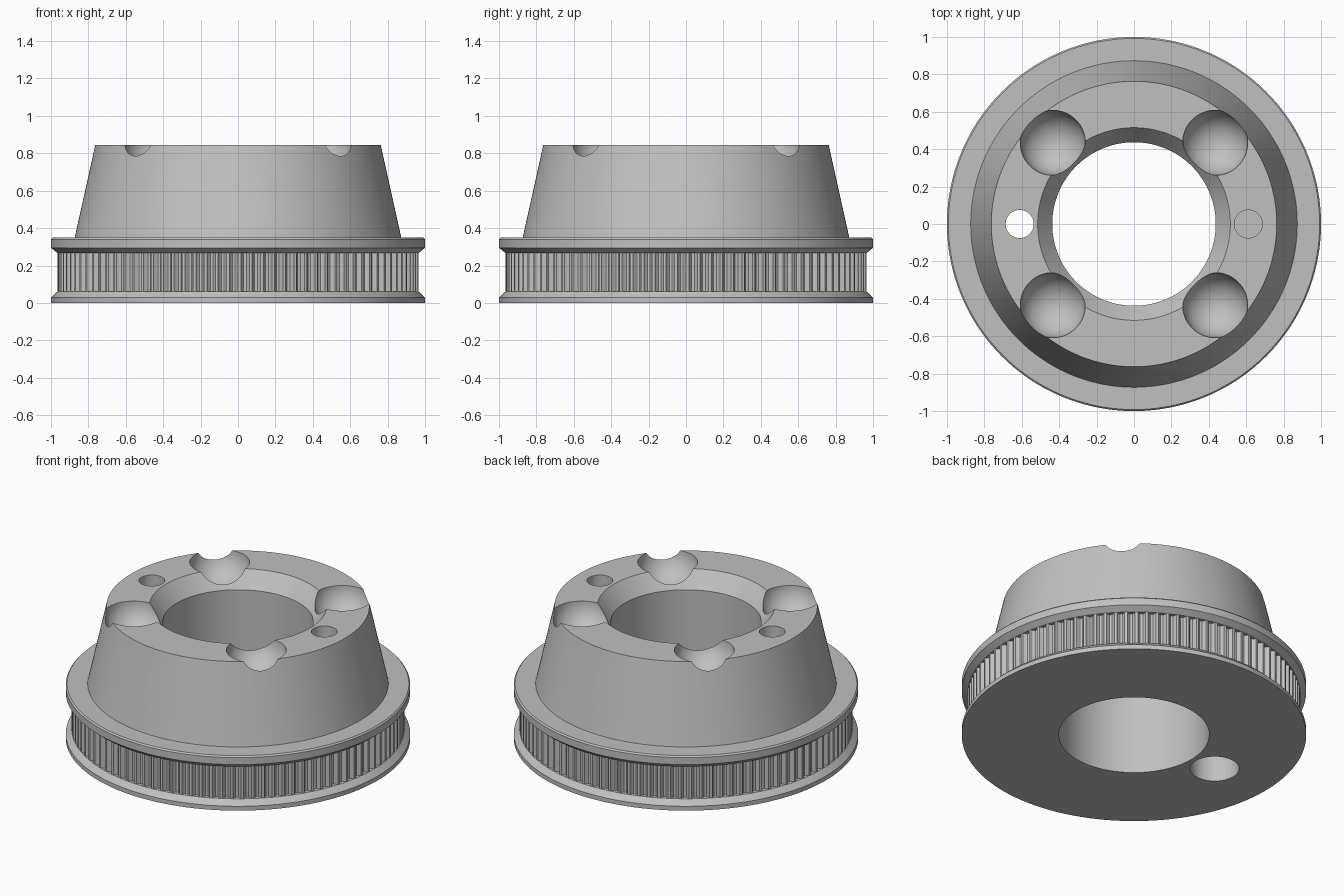
import bpy, bmesh
from math import cos, sin, pi

if "Cube" in bpy.data.objects:
    bpy.data.objects.remove(bpy.data.objects["Cube"], do_unlink=True)

TOP = 0.845
TEETH = 100
GROOVE = (0, 0, 0, 0.7, 1, 1, 1, 0.7)   # relative depth across one tooth pitch
DEPTH = 0.023

grey = bpy.data.materials.new("machined grey")
grey.use_nodes = True
grey.diffuse_color = (0.53, 0.53, 0.53, 1)
grey.node_tree.nodes["Principled BSDF"].inputs["Base Color"].default_value = grey.diffuse_color


def lathe(name, profile, steps, closed):
    """Revolve (radius, z, is_toothed) points about z."""
    bm = bmesh.new()
    rings = []
    for r, z, toothed in profile:
        ring = []
        for i in range(steps):
            a = 2 * pi * i / steps
            rr = r - (DEPTH * GROOVE[i % len(GROOVE)] if toothed else 0)
            ring.append(bm.verts.new((rr * cos(a), rr * sin(a), z)))
        rings.append(ring)
    pairs = list(zip(rings, rings[1:]))
    if closed:
        pairs.append((rings[-1], rings[0]))
    else:
        bm.faces.new(rings[0])
        bm.faces.new(rings[-1])
    for lo, hi in pairs:
        for i in range(steps):
            j = (i + 1) % steps
            bm.faces.new((lo[i], lo[j], hi[j], hi[i]))
    bmesh.ops.remove_doubles(bm, verts=bm.verts, dist=1e-5)
    bmesh.ops.recalc_face_normals(bm, faces=bm.faces)
    mesh = bpy.data.meshes.new(name)
    bm.to_mesh(mesh)
    bm.free()
    mesh.materials.append(grey)
    obj = bpy.data.objects.new(name, mesh)
    bpy.context.collection.objects.link(obj)
    return obj


# Pulley body: flanges, toothed band, tapered hub and bore with a countersink
body = lathe("pulley_hub", [
    (0.437, 0, False), (1.0, 0, False), (1.0, 0.028, False),
    (0.966, 0.06, False), (0.966, 0.06, True),
    (0.966, 0.267, True), (0.966, 0.267, False),
    (1.0, 0.295, False), (1.0, 0.34, False), (0.992, 0.349, False),
    (0.873, 0.349, False), (0.763, TOP, False),
    (0.515, TOP, False), (0.437, 0.745, False),
], TEETH * len(GROOVE), True)

cutters = []
for sx in (-1, 1):
    # Bolt holes, counterbored from below
    hole = lathe("bolt_hole_cutter", [
        (0.142, -0.1, False), (0.142, 0.55, False),
        (0.075, 0.55, False), (0.075, 1.0, False)], 64, False)
    hole.location = (0.611 * sx, 0, 0)
    cutters.append(hole)
    # Ball sockets in the top face
    for sy in (-1, 1):
        bpy.ops.mesh.primitive_uv_sphere_add(
            segments=64, ring_count=32, radius=0.174,
            location=(0.434 * sx, 0.434 * sy, TOP + 0.003))
        ball = bpy.context.object
        ball.name = "ball_socket_cutter"
        ball.data.materials.append(grey)
        cutters.append(ball)

for cutter in cutters:
    cutter.hide_render = True
    mod = body.modifiers.new("cut", "BOOLEAN")
    mod.operation = "DIFFERENCE"
    mod.solver = "EXACT"
    mod.object = cutter

# Apply the cuts, drop the cutters and shade
bpy.ops.object.select_all(action="DESELECT")
body.select_set(True)
bpy.context.view_layer.objects.active = body
for mod in list(body.modifiers):
    bpy.ops.object.modifier_apply(modifier=mod.name)
for cutter in cutters:
    bpy.data.objects.remove(cutter, do_unlink=True)
bpy.ops.object.shade_smooth_by_angle(angle=pi / 6)
